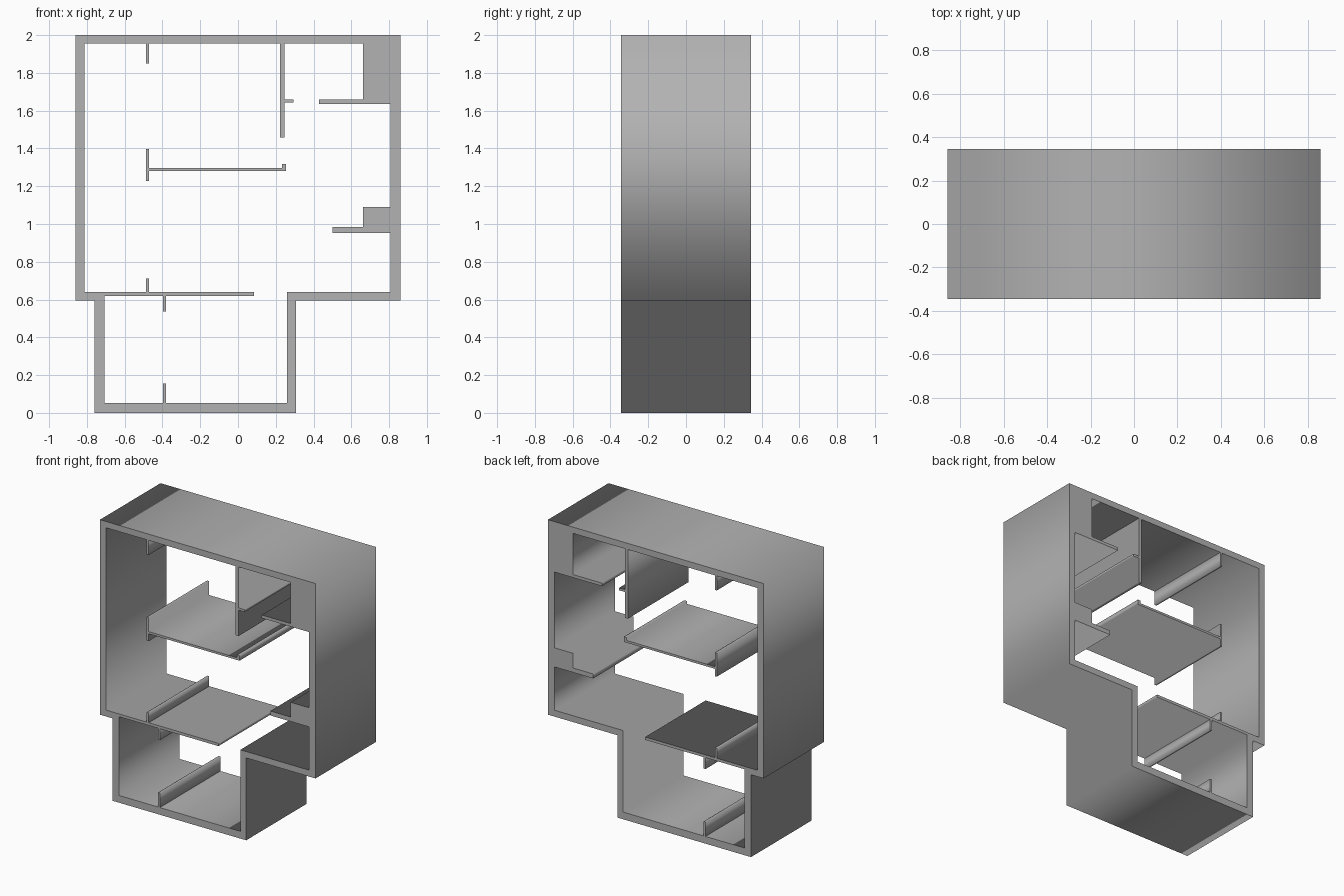
import bpy
from math import radians

DEPTH = 0.345  # half depth of every part

cube = bpy.data.objects.get("Cube")
if cube:
    bpy.data.objects.remove(cube, do_unlink=True)

grey = bpy.data.materials.new("plain grey")
grey.use_nodes = True
colour = (0.45, 0.45, 0.45, 1)
grey.diffuse_color = colour
grey.node_tree.nodes["Principled BSDF"].inputs["Base Color"].default_value = colour


def section(name, *outlines):
    """Extrude closed x-z outlines along y; an outline inside another is a hole."""
    curve = bpy.data.curves.new(name, "CURVE")
    curve.dimensions = "2D"
    curve.fill_mode = "BOTH"
    curve.extrude = DEPTH
    for outline in outlines:
        spline = curve.splines.new("POLY")
        spline.points.add(len(outline) - 1)
        for point, (x, z) in zip(spline.points, outline):
            point.co = (x, z, 0, 1)
        spline.use_cyclic_u = True
    obj = bpy.data.objects.new(name, curve)
    bpy.context.collection.objects.link(obj)
    obj.rotation_euler.x = radians(90)
    bpy.ops.object.select_all(action="DESELECT")
    obj.select_set(True)
    bpy.context.view_layer.objects.active = obj
    bpy.ops.object.convert(target="MESH")
    obj = bpy.context.object
    bpy.ops.object.transform_apply(location=False, rotation=True, scale=False)
    obj.data.materials.clear()
    obj.data.materials.append(grey)


def panel(name, x0, x1, z0, z1):
    section(name, [(x0, z0), (x1, z0), (x1, z1), (x0, z1)])


# Outer walls, with the upper corner cabinet and the stepped ledge in the hole
outside = [(-0.76, 0), (0.307, 0), (0.307, 0.594), (0.86, 0.594),
           (0.86, 2), (-0.86, 2), (-0.86, 0.594), (-0.76, 0.594)]
inside = [(-0.708, 0.052), (0.26, 0.052), (0.26, 0.64), (0.808, 0.64),
          (0.808, 0.952), (0.499, 0.952), (0.499, 0.984), (0.661, 0.984),
          (0.661, 1.09), (0.808, 1.09), (0.808, 1.636), (0.43, 1.636),
          (0.43, 1.658), (0.661, 1.658), (0.661, 1.955), (-0.812, 1.955),
          (-0.812, 0.64), (0.085, 0.64), (0.085, 0.62), (-0.708, 0.62)]
section("outer_walls", outside, inside)

# Middle floor with its upright and end lip
section("middle_floor", [
    (-0.487, 1.228), (-0.471, 1.228), (-0.471, 1.281), (0.254, 1.281),
    (0.254, 1.318), (0.233, 1.318), (0.233, 1.297), (-0.471, 1.297),
    (-0.471, 1.398), (-0.487, 1.398)])

# Hanging partition with a small shelf
section("hanging_partition", [
    (0.222, 1.457), (0.246, 1.457), (0.246, 1.643), (0.293, 1.643),
    (0.293, 1.66), (0.246, 1.66), (0.246, 1.955), (0.222, 1.955)])

# Low dividers on the ceilings and floors
panel("upper_ceiling_divider", -0.487, -0.471, 1.85, 1.955)
panel("upper_floor_divider", -0.487, -0.471, 0.64, 0.711)
panel("lower_ceiling_divider", -0.397, -0.382, 0.538, 0.62)
panel("lower_floor_divider", -0.397, -0.382, 0.052, 0.156)
